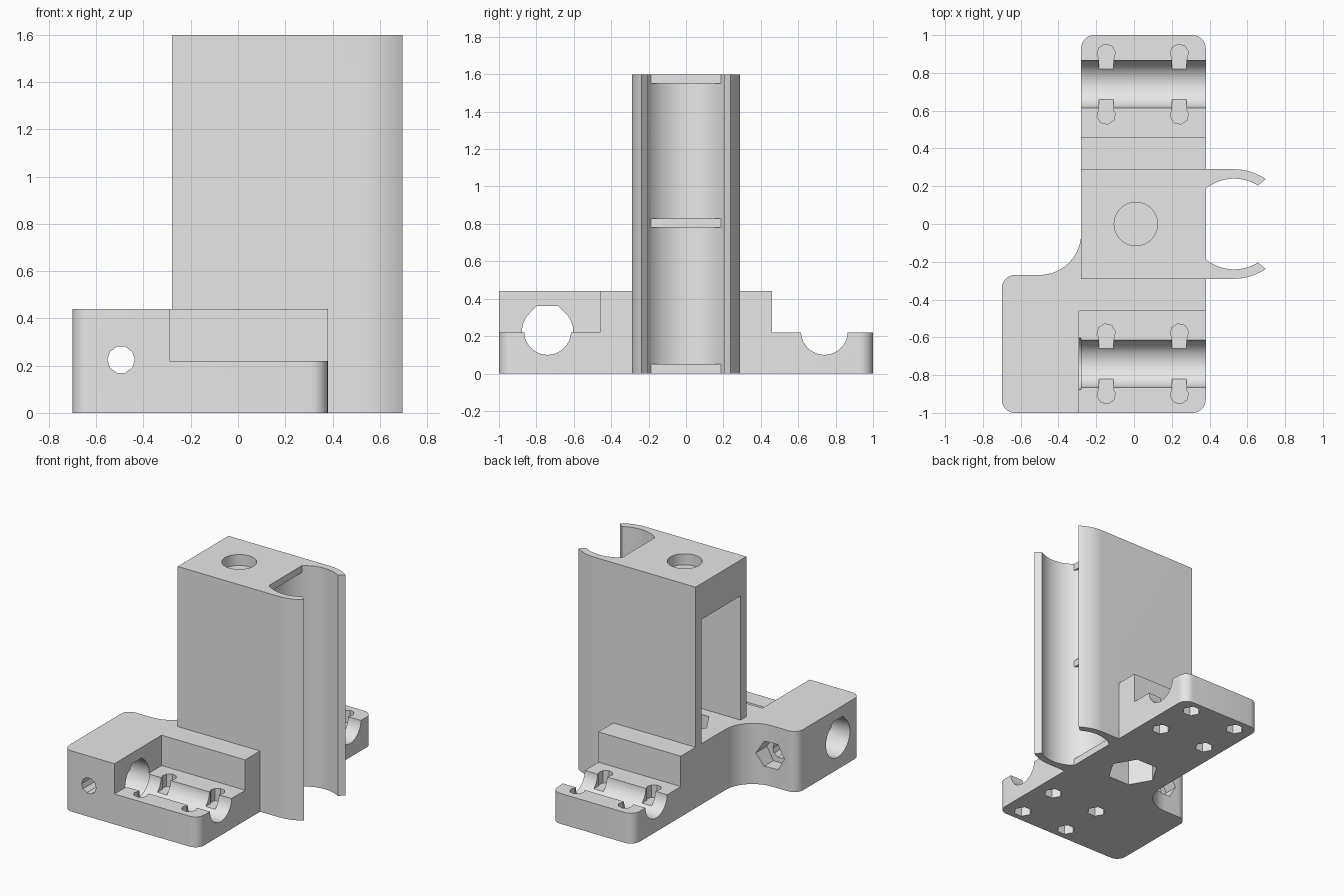
import bpy, bmesh
from math import sin, cos, radians, acos, degrees

cube = bpy.data.objects.get("Cube")
if cube:
    bpy.data.objects.remove(cube, do_unlink=True)

grey = bpy.data.materials.new("plain grey")
grey.use_nodes = True
grey.diffuse_color = (0.8, 0.8, 0.8, 1)
grey.node_tree.nodes["Principled BSDF"].inputs["Base Color"].default_value = (0.8, 0.8, 0.8, 1)


def arc(cx, cy, r, start, end, n=8):
    """Points on an arc, angles in degrees."""
    steps = [radians(start + (end - start) * i / n) for i in range(n + 1)]
    return [(cx + r * cos(a), cy + r * sin(a)) for a in steps]


def polygon(cx, cy, r, sides, turn=0):
    return arc(cx, cy, r, turn, turn + 360, sides)[:-1]


def rect(x0, x1, y0, y1):
    return [(x0, y0), (x1, y0), (x1, y1), (x0, y1)]


def prism(name, points, low, high, axis="z"):
    """Extrude a flat profile along an axis."""
    place = {"x": lambda a, b, h: (h, a, b),
             "y": lambda a, b, h: (a, h, b),
             "z": lambda a, b, h: (a, b, h)}[axis]
    bm = bmesh.new()
    bottom = [bm.verts.new(place(a, b, low)) for a, b in points]
    top = [bm.verts.new(place(a, b, high)) for a, b in points]
    bm.faces.new(bottom)
    bm.faces.new(top)
    for i in range(len(points)):
        j = (i + 1) % len(points)
        bm.faces.new((bottom[i], bottom[j], top[j], top[i]))
    bmesh.ops.recalc_face_normals(bm, faces=bm.faces)
    mesh = bpy.data.meshes.new(name)
    bm.to_mesh(mesh)
    bm.free()
    mesh.materials.append(grey)
    obj = bpy.data.objects.new(name, mesh)
    bpy.context.collection.objects.link(obj)
    return obj


def combine(target, tool, operation="DIFFERENCE"):
    """Apply a boolean and discard the tool object."""
    tool.hide_render = True
    mod = target.modifiers.new("boolean", "BOOLEAN")
    mod.operation, mod.solver, mod.object = operation, "EXACT", tool
    bpy.context.view_layer.update()
    graph = bpy.context.evaluated_depsgraph_get()
    mesh = bpy.data.meshes.new_from_object(target.evaluated_get(graph))
    target.modifiers.clear()
    target.data = mesh
    bpy.data.objects.remove(tool, do_unlink=True)


def cut(target, points, low, high, axis="z"):
    combine(target, prism("cutter", points, low, high, axis))


LEFT, RIGHT, STEP, TOP = -0.28, 0.38, 0.22, 0.44
ROUND = 0.07

# Base plate with rounded corners and a concave fillet beside the side block
outline = (arc(-0.7 + ROUND, -1 + ROUND, ROUND, 180, 270)
           + arc(RIGHT - ROUND, -1 + ROUND, ROUND, 270, 360)
           + arc(RIGHT - ROUND, 1 - ROUND, ROUND, 0, 90)
           + arc(LEFT + ROUND, 1 - ROUND, ROUND, 90, 180)
           + arc(-0.5, -0.05, 0.22, 0, -90, 12)
           + arc(-0.7 + ROUND, -0.27 - ROUND, ROUND, 90, 180))
bracket = prism("rod_bracket", outline, 0, TOP)

# Lowered shelves at the front and back
cut(bracket, rect(-0.29, 0.6, -1.2, -0.46), STEP, 0.6)
cut(bracket, rect(-0.6, 0.6, 0.46, 1.2), STEP, 0.6)

# Tower with two curved clip arms
RING, OUTER, INNER = 0.53, 0.29, 0.24
reach = degrees(acos((RIGHT - RING) / INNER))
half = ([(LEFT, -OUTER)] + arc(RING, 0, OUTER, -90, -55, 10)
        + arc(RING, 0, INNER, -58, -reach, 16))
tower = prism("tower", half + [(x, -y) for x, y in reversed(half)], 0, 1.6)
combine(bracket, tower, "UNION")

# Round back of the clip, interrupted by three ribs
seat = arc(RING, 0, INNER, reach, 360 - reach, 20) + [(0.42, -0.18), (0.42, 0.18)]
for low, high in ((0.05, 0.78), (0.83, 1.55)):
    cut(bracket, seat, low, high)

# Tower pocket, top hole and large nut hole
cut(bracket, rect(-0.5, 0.22, -0.225, 0.225), TOP, 1.34)
cut(bracket, polygon(0.01, 0, 0.115, 40), 1.52, 1.7)
cut(bracket, polygon(0.01, 0, 0.175, 6), -0.1, 0.6)

# Rod channels, and the flat-topped rod hole through the side block
ROD_Y, ROD_Z = 0.74, 0.225
cut(bracket, polygon(ROD_Y, ROD_Z, 0.125, 48, 2), -0.6, 0.6, "x")
cut(bracket, polygon(-ROD_Y, ROD_Z, 0.125, 48, 2), -0.4, 0.6, "x")
R = 0.137
hole = (arc(-ROD_Y, ROD_Z, R, 135, 405, 32)
        + [(-ROD_Y + R * 0.414, ROD_Z + R), (-ROD_Y - R * 0.414, ROD_Z + R)])
cut(bracket, hole, -0.9, LEFT, "x")

# Clamp bolt hole with its nut recess
cut(bracket, polygon(-0.495, ROD_Z, 0.058, 10), -1.2, 0.1, "y")
cut(bracket, polygon(-0.495, ROD_Z, 0.105, 6), -0.37, 0.1, "y")

# Tie holes, notches into the channels and nut traps underneath
for x in (-0.147, 0.24):
    for side in (-1, 1):
        for offset in (-0.163, 0.163):
            y = side * ROD_Y + offset
            inner = side * ROD_Y + offset * 0.5
            tall = 0.6 if abs(y) < 0.6 else 0.4
            cut(bracket, polygon(x, y, 0.049, 8, 10), 0.13, tall)
            cut(bracket, rect(x - 0.038, x + 0.038, min(y, inner), max(y, inner)), 0.13, 0.3)
            cut(bracket, polygon(x, y, 0.063, 6), -0.1, 0.08)

# Smooth the curves, keep the edges crisp
bpy.ops.object.select_all(action="DESELECT")
bracket.select_set(True)
bpy.context.view_layer.objects.active = bracket
bpy.ops.object.shade_smooth_by_angle(angle=radians(30))
